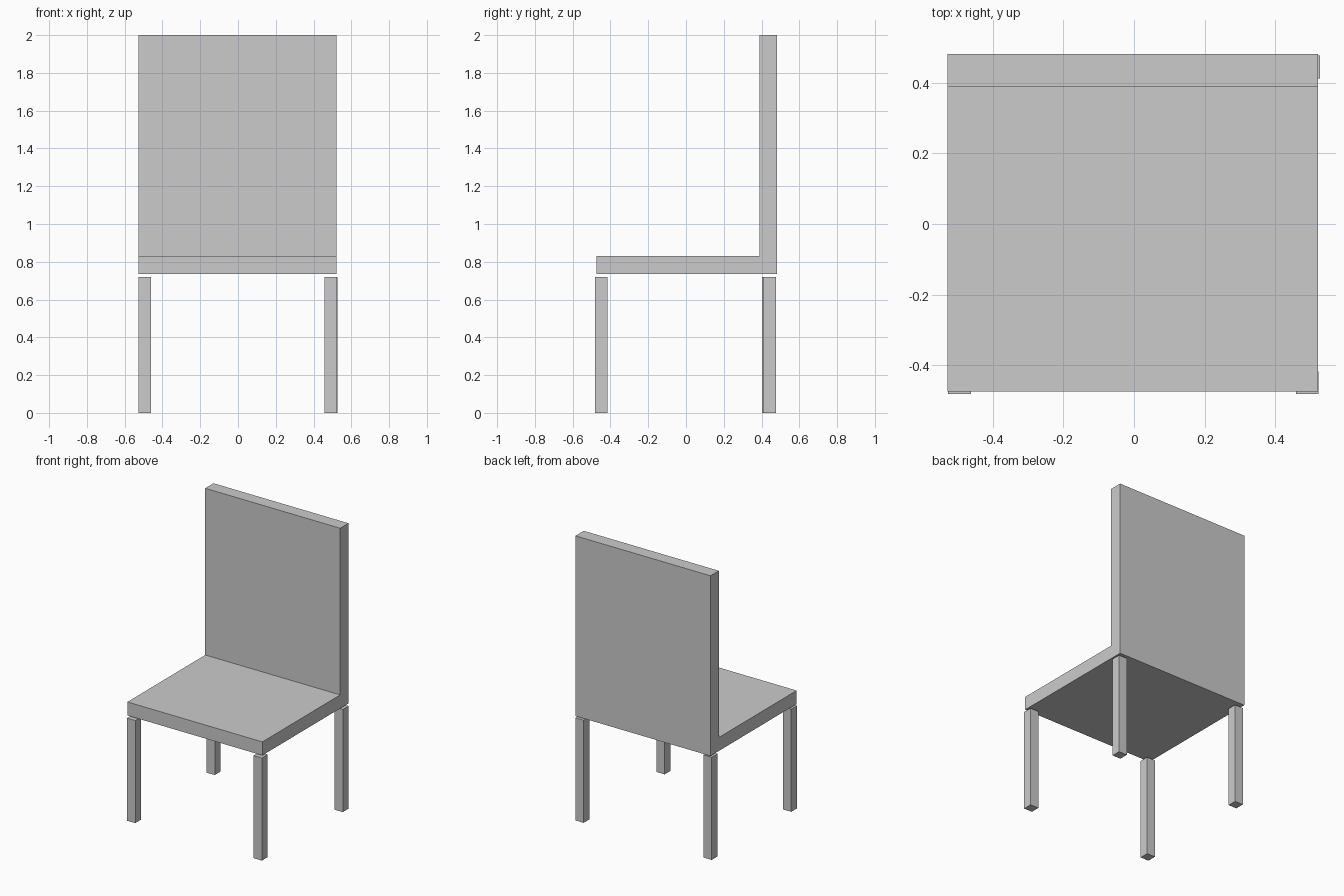
import bpy
import bmesh
from mathutils import Vector

if "Cube" in bpy.data.objects:
    bpy.data.objects.remove(bpy.data.objects["Cube"])


def new_object(name, bm):
    bmesh.ops.recalc_face_normals(bm, faces=bm.faces[:])
    mesh = bpy.data.meshes.new(name)
    bm.to_mesh(mesh)
    bm.free()
    obj = bpy.data.objects.new(name, mesh)
    bpy.context.collection.objects.link(obj)
    return obj


def extrude_profile(name, points, axis_vec):
    """Extrude a closed outline along a vector into a solid."""
    bm = bmesh.new()
    face = bm.faces.new([bm.verts.new(p) for p in points])
    geom = bmesh.ops.extrude_face_region(bm, geom=[face], use_keep_orig=True)["geom"]
    moved = [g for g in geom if isinstance(g, bmesh.types.BMVert)]
    bmesh.ops.translate(bm, verts=moved, vec=Vector(axis_vec))
    return new_object(name, bm)


# Seat and backrest: one L-shaped side profile (y, z) extruded across x
X_LEFT, X_RIGHT = -0.527, 0.521
profile = [(-0.474, 0.735), (0.481, 0.735), (0.481, 2.0),
           (0.389, 2.0), (0.389, 0.83), (-0.474, 0.83)]
extrude_profile("seat_and_backrest",
                [(X_LEFT, y, z) for y, z in profile],
                (X_RIGHT - X_LEFT, 0, 0))

# Legs: square posts ending just below the seat
LEG_WIDTH, LEG_HEIGHT = 0.065, 0.72
leg_centres = {
    "front_left_leg": (-0.493, -0.449),
    "front_right_leg": (0.49, -0.449),
    "back_left_leg": (-0.494, 0.434),
    "back_right_leg": (0.493, 0.444),
}
h = LEG_WIDTH / 2
for name, (cx, cy) in leg_centres.items():
    square = [(cx + sx * h, cy + sy * h, 0)
              for sx, sy in ((-1, -1), (1, -1), (1, 1), (-1, 1))]
    extrude_profile(name, square, (0, 0, LEG_HEIGHT))
